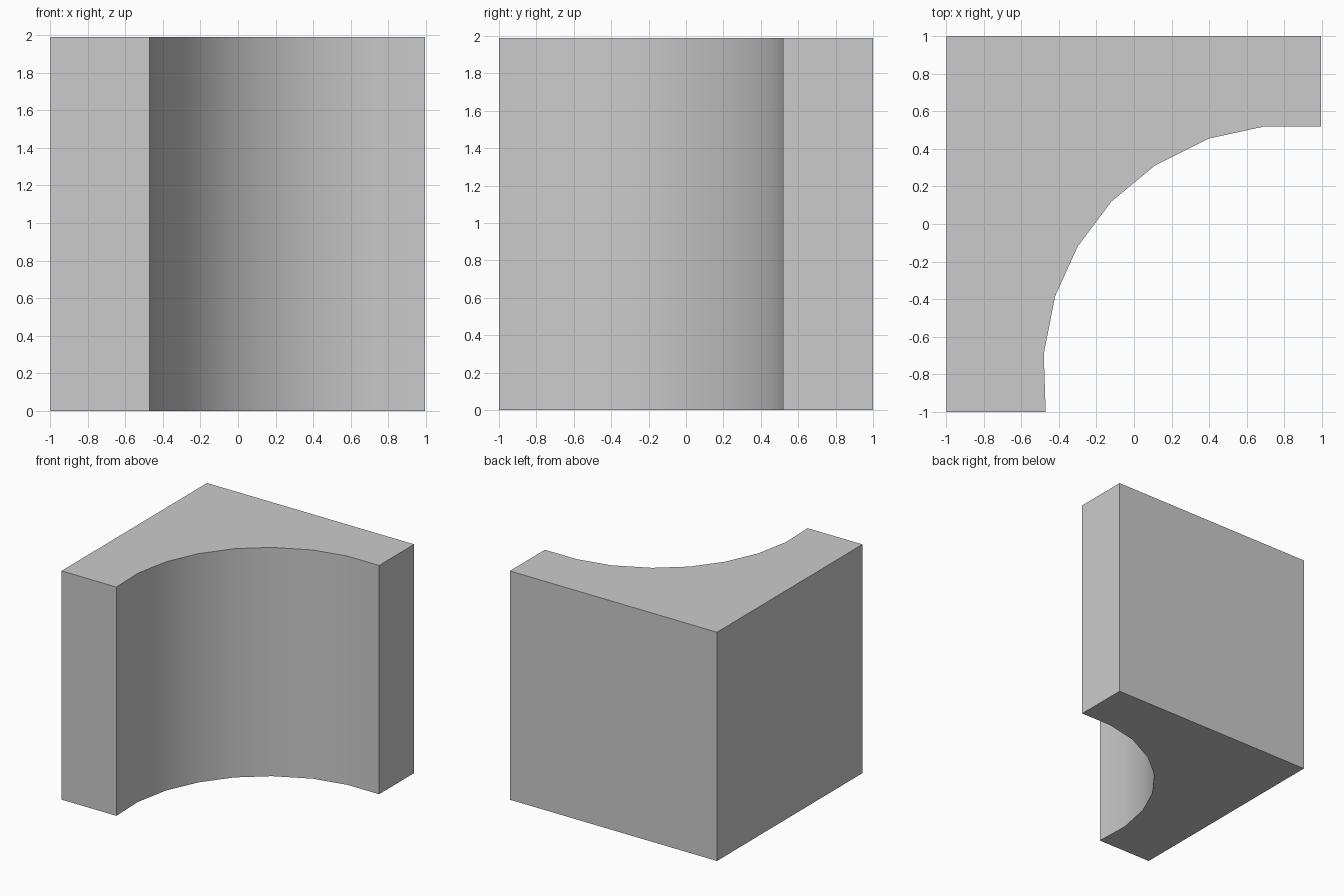
import bpy, bmesh, math

if "Cube" in bpy.data.objects:
    bpy.data.objects.remove(bpy.data.objects["Cube"])

HEIGHT = 1.99

# Plan outline: square block with a concave scooped corner at front right
scoop = [(-0.47, -1), (-0.48, -0.69), (-0.42, -0.385), (-0.30, -0.12),
         (-0.12, 0.12), (0.11, 0.31), (0.40, 0.455), (0.69, 0.518), (0.995, 0.518)]
outline = [(-0.998, -1)] + scoop + [(0.995, 1), (-0.998, 1)]

# Extrude the outline upwards
bm = bmesh.new()
base = bm.faces.new([bm.verts.new((x, y, 0)) for x, y in outline])
top = bmesh.ops.extrude_face_region(bm, geom=[base], use_keep_orig=True)
bmesh.ops.translate(bm, vec=(0, 0, HEIGHT),
                    verts=[g for g in top["geom"] if isinstance(g, bmesh.types.BMVert)])
bmesh.ops.recalc_face_normals(bm, faces=bm.faces)

mesh = bpy.data.meshes.new("concave_corner_block")
bm.to_mesh(mesh)
bm.free()
block = bpy.data.objects.new("concave_corner_block", mesh)
bpy.context.collection.objects.link(block)

# Smooth scoop, sharp block edges
bpy.context.view_layer.objects.active = block
block.select_set(True)
bpy.ops.object.shade_smooth_by_angle(angle=math.radians(30))
